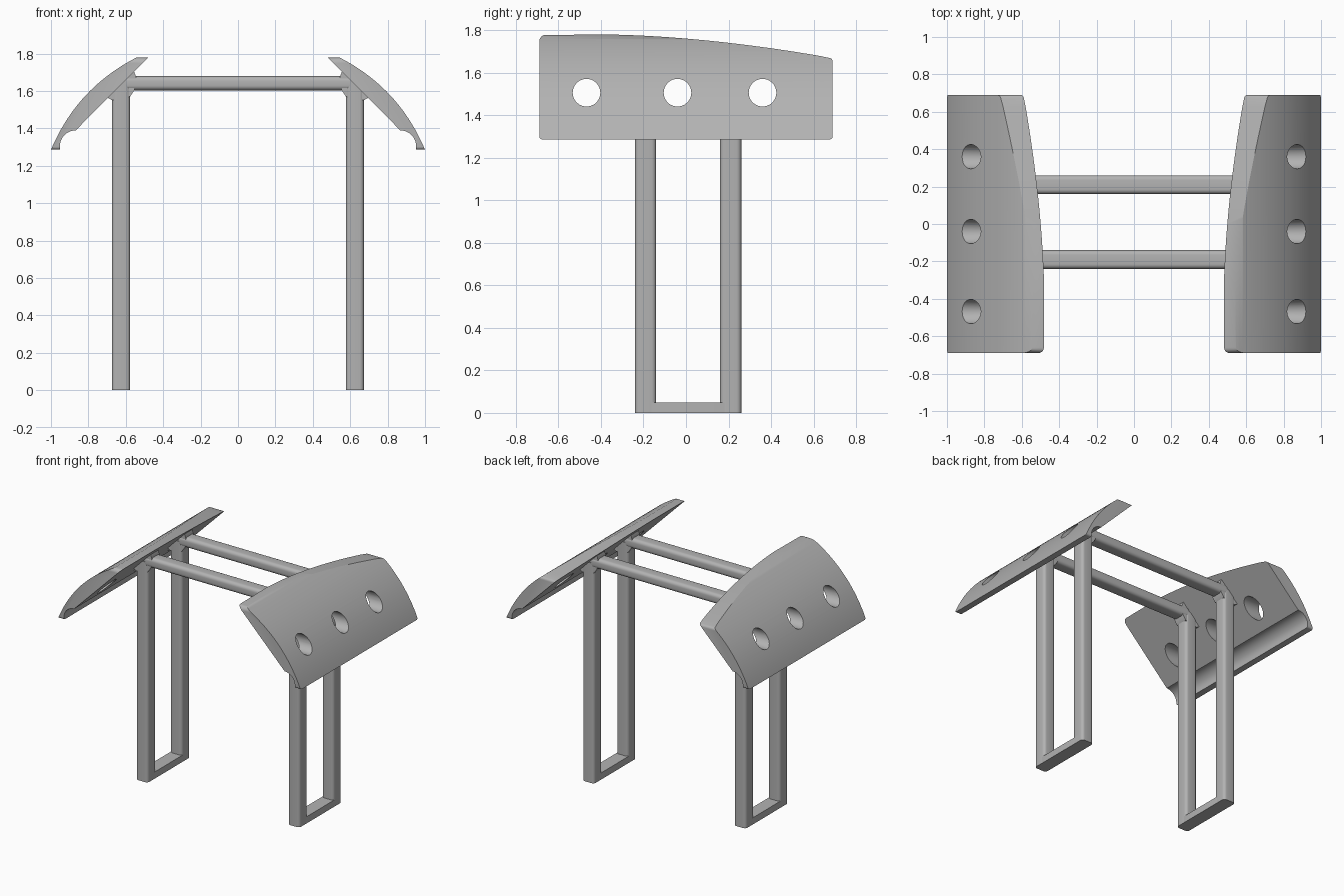
import bpy, bmesh, math
from mathutils import Vector

if "Cube" in bpy.data.objects:
    bpy.data.objects.remove(bpy.data.objects["Cube"], do_unlink=True)

grey = bpy.data.materials.new("plain grey")
grey.use_nodes = True
colour = (0.45, 0.45, 0.45, 1)
grey.diffuse_color = colour
grey.node_tree.nodes["Principled BSDF"].inputs["Base Color"].default_value = colour


def prism(name, outline, axis, start, end):
    """Extrude a 2D outline along the named axis."""
    place = {"x": lambda u, v, d: (d, u, v),
             "y": lambda u, v, d: (u, d, v),
             "z": lambda u, v, d: (u, v, d)}[axis]
    bm = bmesh.new()
    rings = [[bm.verts.new(place(u, v, d)) for u, v in outline] for d in (start, end)]
    count = len(outline)
    for ring in rings:
        bm.faces.new(ring)
    for i in range(count):
        j = (i + 1) % count
        bm.faces.new((rings[0][i], rings[0][j], rings[1][j], rings[1][i]))
    bmesh.ops.recalc_face_normals(bm, faces=bm.faces)
    mesh = bpy.data.meshes.new(name)
    bm.to_mesh(mesh)
    bm.free()
    mesh.materials.append(grey)
    obj = bpy.data.objects.new(name, mesh)
    bpy.context.collection.objects.link(obj)
    return obj


def arc(cx, cy, r, a0, a1, steps):
    angles = [math.radians(a0 + (a1 - a0) * i / steps) for i in range(steps + 1)]
    return [(cx + r * math.cos(a), cy + r * math.sin(a)) for a in angles]


def rounded(cx, cy, w, h, r):
    pts = []
    for k, (sx, sy) in enumerate(((1, 1), (-1, 1), (-1, -1), (1, -1))):
        pts += arc(cx + sx * (w / 2 - r), cy + sy * (h / 2 - r), r, 90 * k, 90 * k + 90, 5)
    return pts


def activate(obj):
    bpy.ops.object.select_all(action="DESELECT")
    obj.select_set(True)
    bpy.context.view_layer.objects.active = obj


def cut(obj, cutter, operation):
    mod = obj.modifiers.new("cut", "BOOLEAN")
    mod.operation, mod.solver, mod.object = operation, "EXACT", cutter
    activate(obj)
    bpy.ops.object.modifier_apply(modifier=mod.name)
    bpy.data.objects.remove(cutter, do_unlink=True)


def finish(obj, mirrored=True):
    activate(obj)
    if mirrored:
        mod = obj.modifiers.new("mirror", "MIRROR")
        mod.use_mirror_merge = False
        bpy.ops.object.modifier_apply(modifier=mod.name)
    bpy.ops.object.shade_smooth_by_angle(angle=math.radians(30))


# Curved side shell: bowed outside, flat inside, hollow groove at the lower lip
low, high = Vector((1.0, 1.285)), Vector((0.54, 1.78))
middle, half = (low + high) / 2, (low - high) / 2
outward = Vector((-half.y, half.x)).normalized()
section = []
for i in range(37):
    t = -1.25 + 2.28 * i / 36
    p = middle + half * t + outward * 0.062 * (1 - t * t)
    section.append((p.x, p.y))
section.append((0.952, 1.27))
section += arc(0.868, 1.305, 0.084, 0, 90, 12)
section.append((0.44, 1.82))
shell = prism("side_shells", section, "y", -0.75, 0.75)

# Side outline: top edge falls away towards the back, corners rounded
bottom = 1.286
side = arc(-0.675, bottom + 0.015, 0.015, 180, 270, 4)
side += arc(0.675, bottom + 0.015, 0.015, 270, 360, 4)
side += arc(0.672, 1.652, 0.018, 0, 75, 4)
for i in range(1, 24):
    y = 0.67 - 1.07 * i / 24
    side.append((y, 1.78 - 0.108 * ((y + 0.4) / 1.07) ** 1.75))
side += arc(-0.66, 1.748, 0.03, 90, 180, 6)
cut(shell, prism("outline_cutter", side, "x", 0.2, 1.3), "INTERSECT")

# Three round holes through each shell
for y in (-0.468, -0.04, 0.36):
    hole = prism("hole_cutter", arc(y, 1.506, 0.065, 0, 350, 35), "x", 0.3, 1.2)
    cut(shell, hole, "DIFFERENCE")
finish(shell)

# Legs, crossbars and the gussets that join them to the shells
gusset = [(0.577, 1.57), (0.553, 1.606), (0.545, 1.675), (0.558, 1.71),
          (0.70, 1.57), (0.695, 1.563), (0.673, 1.55)]
for label, y in (("front", -0.19), ("back", 0.21)):
    finish(prism(label + "_legs", rounded(0.625, y, 0.097, 0.1, 0.022), "z", 0, 1.64))
    finish(prism(label + "_gussets", gusset, "y", y - 0.046, y + 0.046))
    bar = rounded(y, 1.641, 0.1, 0.075, 0.025)
    finish(prism(label + "_crossbar", bar, "x", -0.6, 0.6), False)

# Foot rails
finish(prism("foot_rails", rounded(0.625, 0.01, 0.097, 0.5, 0.022), "z", 0, 0.05))
